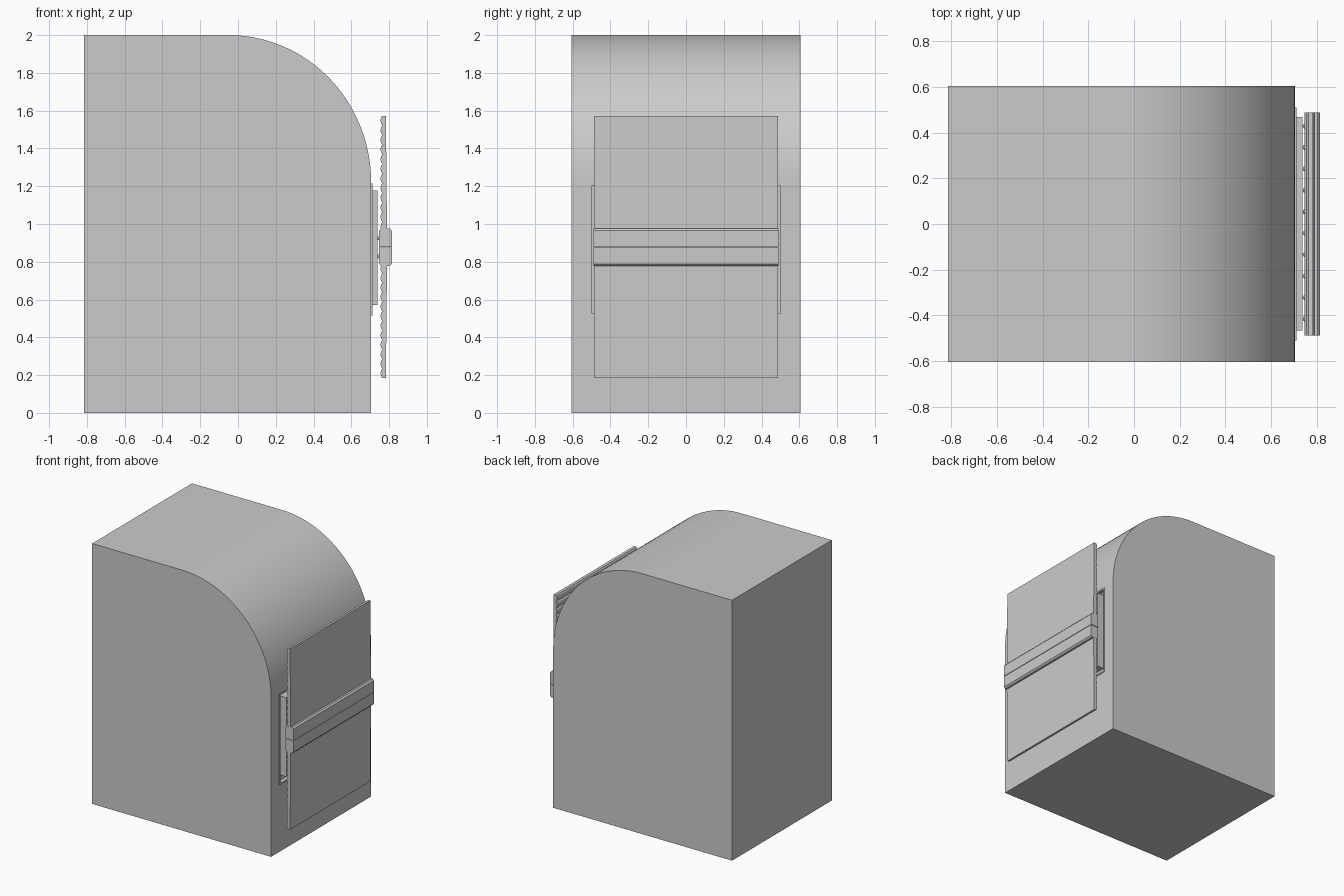
import bpy, bmesh
from math import sin, cos, pi

if "Cube" in bpy.data.objects:
    bpy.data.objects.remove(bpy.data.objects["Cube"])


def extrude(name, pts, y0, y1, smooth=False):
    """Closed XZ profile swept along y."""
    bm = bmesh.new()
    a = [bm.verts.new((x, y0, z)) for x, z in pts]
    b = [bm.verts.new((x, y1, z)) for x, z in pts]
    bm.faces.new(a)
    bm.faces.new(b[::-1])
    n = len(pts)
    for i in range(n):
        bm.faces.new((a[i], b[i], b[(i + 1) % n], a[(i + 1) % n]))
    bmesh.ops.recalc_face_normals(bm, faces=bm.faces)
    me = bpy.data.meshes.new(name)
    bm.to_mesh(me)
    bm.free()
    ob = bpy.data.objects.new(name, me)
    bpy.context.collection.objects.link(ob)
    if smooth:
        bpy.ops.object.select_all(action='DESELECT')
        ob.select_set(True)
        bpy.context.view_layer.objects.active = ob
        bpy.ops.object.shade_smooth_by_angle(angle=pi / 6)
    return ob


def box(name, x0, x1, y0, y1, z0, z1):
    return extrude(name, [(x0, z0), (x1, z0), (x1, z1), (x0, z1)], y0, y1)


# Cabinet body with one rounded top edge
arc = [(-0.05 + 0.755 * cos(t), 1.22 + 0.78 * sin(t))
       for t in (i * pi / 64 for i in range(33))]
body = extrude("cabinet_body", [(-0.815, 0), (0.705, 0)] + arc + [(-0.815, 2)],
               -0.605, 0.605, True)

# Shallow recess behind the shutters
cutter = box("recess_cutter", 0.68, 0.75, -0.499, 0.499, 0.526, 1.204)
cutter.hide_render = True
cutter.hide_viewport = True
cut = body.modifiers.new("recess", 'BOOLEAN')
cut.operation = 'DIFFERENCE'
cut.solver = 'EXACT'
cut.object = cutter

# Thin rim around the recess
for s, side in ((-1, "front"), (1, "back")):
    y0, y1 = sorted((s * 0.498, s * 0.509))
    box("rim_" + side, 0.69, 0.711, y0, y1, 0.515, 1.215)
box("rim_bottom", 0.69, 0.711, -0.498, 0.498, 0.515, 0.527)
box("rim_top", 0.69, 0.711, -0.498, 0.498, 1.203, 1.215)

# Panel standing in the recess
box("inner_panel", 0.675, 0.738, -0.467, 0.469, 0.57, 1.178)


# Shutters: flat outside, scalloped inside
def shutter(name, z0, z1, xb, xt, count=12):
    pts = [(xb, z0), (xt, z1)]
    pitch = (z1 - z0) / count
    for i in range(count):
        for k in range(8):
            t = pi * k / 8
            pts.append((0.768 - 0.013 * sin(t),
                        z1 - pitch * (i + (1 - cos(t)) / 2)))
    pts.append((0.768, z0))
    return extrude(name, pts, -0.487, 0.487, True)


shutter("upper_shutter", 0.96, 1.573, 0.789, 0.783)
shutter("lower_shutter", 0.184, 0.79, 0.783, 0.789)

# Two meeting rails with chamfered outer edges, and a row of studs behind each
for s, side in ((1, "upper"), (-1, "lower")):
    prof = [(0.747, 0.002), (0.814, 0.002), (0.814, 0.088), (0.803, 0.1),
            (0.757, 0.1), (0.747, 0.088)]
    extrude(side + "_rail", [(x, 0.877 + s * z) for x, z in prof], -0.489, 0.489)
    for i in range(10):
        bpy.ops.mesh.primitive_uv_sphere_add(
            segments=12, ring_count=8, radius=0.012,
            location=(0.75, -0.415 + i * 0.0938, 0.877 + s * 0.048))
        stud = bpy.context.object
        stud.name = side + "_stud"
        bpy.ops.object.shade_smooth()
